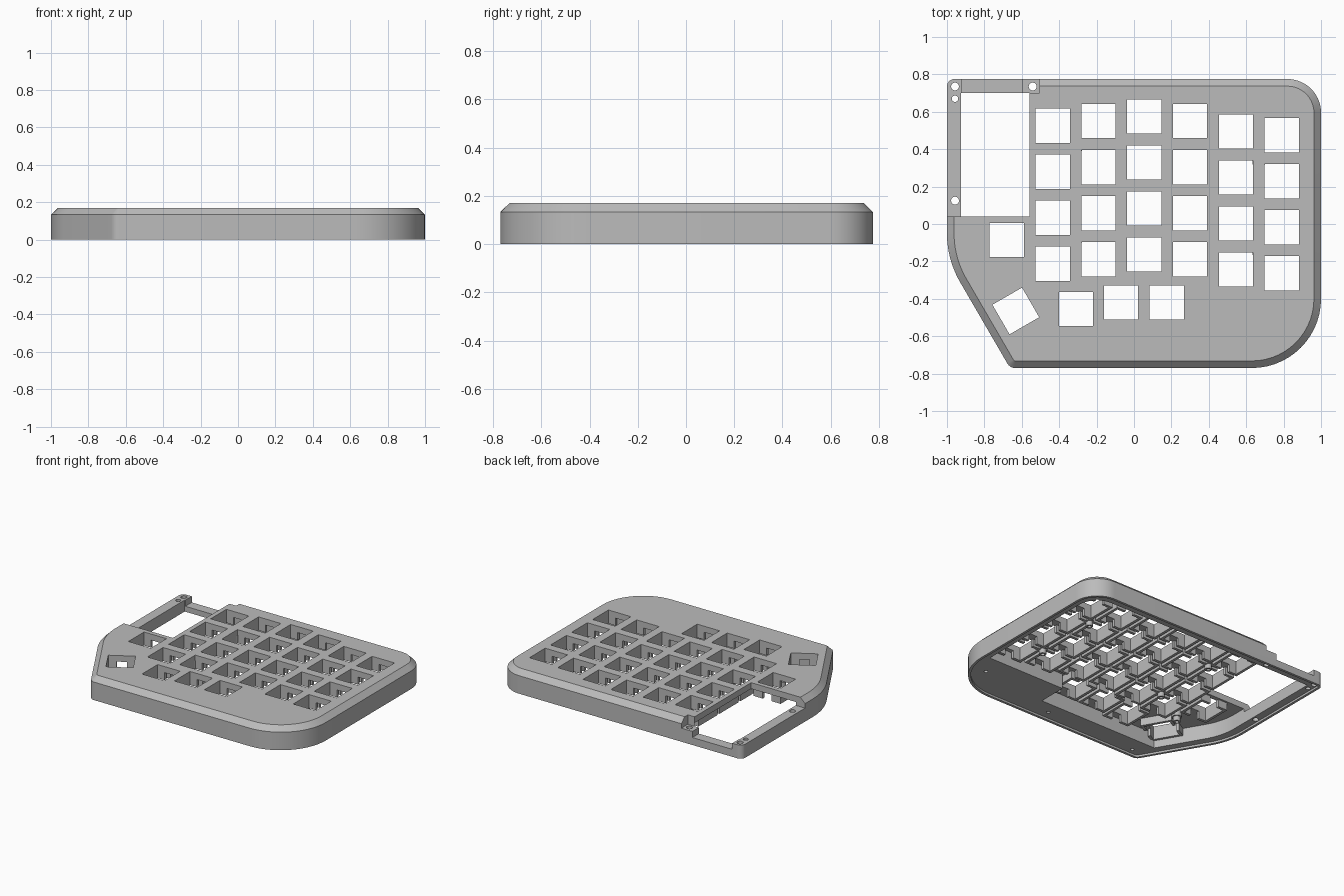
import bpy, bmesh
from math import radians
from mathutils import Vector, Matrix

if "Cube" in bpy.data.objects:
    bpy.data.objects.remove(bpy.data.objects["Cube"], do_unlink=True)

grey = bpy.data.materials.new("mid grey")
grey.use_nodes = True
colour = (0.5, 0.5, 0.5, 1)
grey.diffuse_color = colour
grey.node_tree.nodes["Principled BSDF"].inputs["Base Color"].default_value = colour


def make_object(name, bm):
    bmesh.ops.recalc_face_normals(bm, faces=bm.faces)
    mesh = bpy.data.meshes.new(name)
    bm.to_mesh(mesh)
    bm.free()
    mesh.materials.append(grey)
    obj = bpy.data.objects.new(name, mesh)
    bpy.context.collection.objects.link(obj)
    return obj


def rounded(corners, inset=0.0, steps=14):
    """Counter-clockwise (x, y, radius) corners, moved inwards and rounded."""
    points = []
    count = len(corners)
    for i, (x, y, r) in enumerate(corners):
        p = Vector((x, y))
        before = (p - Vector(corners[i - 1][:2])).normalized()
        after = (Vector(corners[(i + 1) % count][:2]) - p).normalized()
        n1, n2 = Vector((-before.y, before.x)), Vector((-after.y, after.x))
        mitre = (n1 + n2) / (1 + n1.dot(n2))
        p += mitre * inset
        if r == 0:
            points.append(p)
            continue
        r = max(r - inset, 0.004)
        centre = p + mitre * r
        turn = n1.angle_signed(n2)
        for k in range(steps + 1):
            spin = Matrix.Rotation(-turn * k / steps, 2)
            points.append(centre - spin @ n1 * r)
    return points


def loft(name, layers):
    """Closed solid through (outline, height) layers."""
    bm = bmesh.new()
    rings = [[bm.verts.new((p.x, p.y, z)) for p in pts] for pts, z in layers]
    for low, high in zip(rings, rings[1:]):
        for i in range(len(low)):
            bm.faces.new((low[i - 1], low[i], high[i], high[i - 1]))
    bm.faces.new(rings[0])
    bm.faces.new(rings[-1])
    return make_object(name, bm)


def add_box(bm, x0, x1, y0, y1, z0, z1, place=Matrix()):
    size = Matrix.Diagonal((x1 - x0, y1 - y0, z1 - z0, 1))
    middle = Matrix.Translation(((x0 + x1) / 2, (y0 + y1) / 2, (z0 + z1) / 2))
    bmesh.ops.create_cube(bm, size=1, matrix=place @ middle @ size)


def add_cylinder(bm, x, y, r, z0, z1):
    bmesh.ops.create_cone(bm, cap_ends=True, segments=24, radius1=r, radius2=r,
                          depth=z1 - z0, matrix=Matrix.Translation((x, y, (z0 + z1) / 2)))


def cut(target, cutter):
    mod = target.modifiers.new("cut", 'BOOLEAN')
    mod.operation, mod.solver, mod.object = 'DIFFERENCE', 'EXACT', cutter
    bpy.context.view_layer.objects.active = target
    bpy.ops.object.modifier_apply(modifier=mod.name)
    bpy.data.objects.remove(cutter, do_unlink=True)


def cut_box(target, *bounds):
    bm = bmesh.new()
    add_box(bm, *bounds)
    cut(target, make_object("cutter", bm))


TOP, UNDER = 0.17, 0.125

# Outer shell with a chamfered top edge
outline = [(-1, 0.775, 0.04), (-1, -0.19, 0.52), (-0.663, -0.77, 0.05),
           (1, -0.77, 0.37), (1, 0.775, 0.18)]
case = loft("case_shell", [(rounded(outline), 0), (rounded(outline), 0.133),
                           (rounded(outline, 0.038), TOP)])

# Shallow recess for the base plate, then the deep interior
recess = rounded(outline, 0.018)
cut(case, loft("cutter", [(recess, -0.1), (recess, 0.015)]))
interior = rounded([(-0.925, 0.7, 0), (-0.925, -0.18, 0.45), (-0.68, -0.6, 0),
                    (0.3, -0.6, 0), (0.3, -0.385, 0), (0.935, -0.385, 0),
                    (0.935, 0.7, 0.15)])
cut(case, loft("cutter", [(interior, -0.1), (interior, UNDER)]))

# Controller bay: open window, lowered side rail, lowered back tabs, port notch
cut_box(case, -0.925, -0.56, 0.04, 0.7, -0.1, 0.3)
cut_box(case, -1.1, -0.56, 0.04, 0.9, 0.1, 0.3)
cut_box(case, -1.1, -0.505, 0.7, 0.9, 0.1, 0.3)
cut_box(case, -0.92, -0.595, 0.65, 0.9, 0.055, 0.3)

# Key positions: six staggered columns and a thumb group
keys = [(-0.435 + 0.245 * i, top - 0.246 * row, 0)
        for i, top in enumerate((0.525, 0.55, 0.575, 0.55, 0.495, 0.475))
        for row in range(4)]
keys += [(-0.68, -0.085, 0), (-0.632, -0.465, 30), (-0.31, -0.455, 0),
         (-0.07, -0.42, 0), (0.175, -0.42, 0)]
places = [Matrix.Translation((x, y, 0)) @ Matrix.Rotation(radians(a), 4, 'Z')
          for x, y, a in keys]
H = 0.0915
holes = bmesh.new()
for place in places:
    add_box(holes, -H, H, -H, H, -0.1, 0.3, place)
cut(case, make_object("cutter", holes))

# Screw holes: through the bay tabs, blind in the solid border
screws = bmesh.new()
for x, y, r in ((-0.957, 0.735, 0.021), (-0.957, 0.67, 0.017),
                (-0.957, 0.125, 0.021), (-0.542, 0.735, 0.021)):
    add_cylinder(screws, x, y, r, -0.1, 0.3)
for x, y in ((0.84, -0.54), (0.17, -0.69), (-0.58, -0.71), (0.88, 0.665)):
    add_cylinder(screws, x, y, 0.013, -0.1, 0.07)
cut(case, make_object("cutter", screws))

# Collars under each key hole, with a clip gap front and back
collars = bmesh.new()
W, G, LOW, HIGH = H + 0.02, 0.035, 0.07, UNDER + 0.005
for place in places:
    for side in (-1, 1):
        xs = sorted((side * H, side * W))
        add_box(collars, *xs, -W, W, LOW, HIGH, place)
        for x0, x1 in ((-H, -G), (G, H)):
            add_box(collars, x0, x1, *xs, LOW, HIGH, place)
make_object("key_collars", collars)

# Stepped mounting posts between the keys
posts = bmesh.new()
for x, y in ((0.667, 0.33), (0.667, -0.155), (-0.312, 0.4), (-0.312, -0.09), (-0.6, -0.27)):
    add_cylinder(posts, x, y, 0.034, 0.075, HIGH)
    add_cylinder(posts, x, y, 0.024, 0.04, 0.08)
post = make_object("mounting_posts", posts)
bores = bmesh.new()
for x, y in ((0.667, 0.33), (0.667, -0.155), (-0.312, 0.4), (-0.312, -0.09), (-0.6, -0.27)):
    add_cylinder(bores, x, y, 0.013, 0, 0.1)
cutter = make_object("cutter", bores)
mod_target = post
mod = mod_target.modifiers.new("bore", 'BOOLEAN')
mod.operation, mod.solver, mod.object, mod.use_self = 'DIFFERENCE', 'EXACT', cutter, True
bpy.context.view_layer.objects.active = post
bpy.ops.object.modifier_apply(modifier=mod.name)
bpy.data.objects.remove(cutter, do_unlink=True)

# Smooth the rounded walls, keep the edges crisp
for obj in (case, post):
    bpy.ops.object.select_all(action='DESELECT')
    obj.select_set(True)
    bpy.context.view_layer.objects.active = obj
    bpy.ops.object.shade_smooth_by_angle(angle=radians(25))
